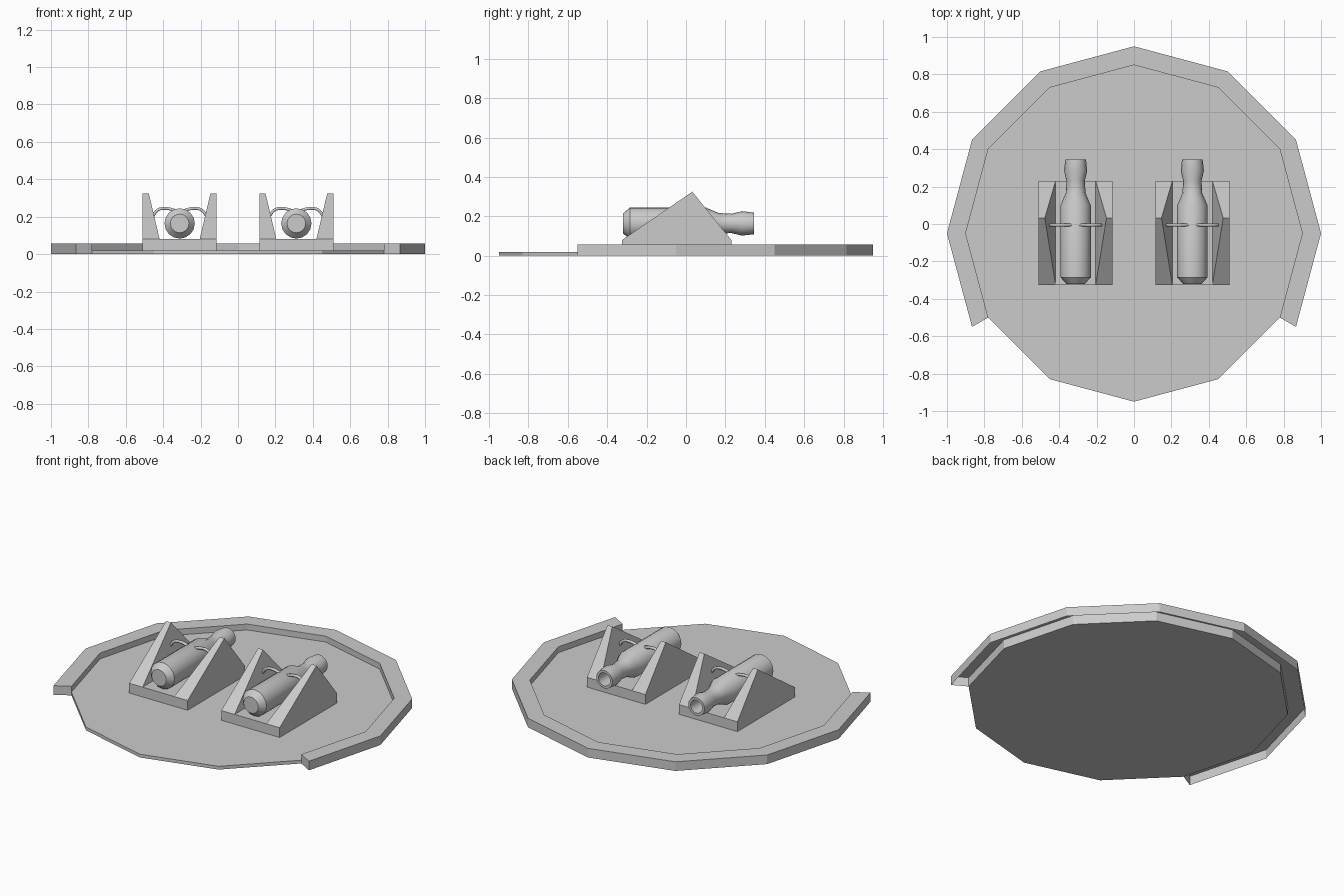
import bpy, bmesh
from math import sin, cos, pi, radians

if "Cube" in bpy.data.objects:
    bpy.data.objects.remove(bpy.data.objects["Cube"])

CY = -0.05          # platform centre in y
RI, RO = 0.9, 1.0   # floor and rim radii
FLOOR, RIM = 0.02, 0.056


def make(name, verts, faces, smooth=False):
    me = bpy.data.meshes.new(name)
    me.from_pydata(verts, [], faces)
    bm = bmesh.new()
    bm.from_mesh(me)
    bmesh.ops.recalc_face_normals(bm, faces=bm.faces)
    bm.to_mesh(me)
    bm.free()
    ob = bpy.data.objects.new(name, me)
    bpy.context.collection.objects.link(ob)
    if smooth:
        bpy.ops.object.select_all(action='DESELECT')
        ob.select_set(True)
        bpy.context.view_layer.objects.active = ob
        bpy.ops.object.shade_smooth_by_angle(angle=radians(30))
    return ob


def loft(name, rings, closed=True, caps=True, smooth=False):
    """Join equally long rings of points; optionally cap both ends."""
    n = len(rings[0])
    verts = [p for r in rings for p in r]
    faces = []
    for i in range(len(rings) - 1):
        for j in range(n if closed else n - 1):
            k = (j + 1) % n
            faces.append((i*n + j, i*n + k, (i+1)*n + k, (i+1)*n + j))
    if caps:
        faces += [tuple(range(n)), tuple(range((len(rings)-1)*n, len(rings)*n))]
    return make(name, verts, faces, smooth)


def polar(r, deg, z):
    a = radians(deg)
    return (r*cos(a), CY + r*sin(a), z)


# twelve-sided floor plate
loft("floor_plate", [[polar(RI, 30*i, z) for i in range(12)] for z in (0, FLOOR)])

# raised rim, hollow underneath, open at the front
loft("raised_rim", [[polar(RO, a, 0), polar(RO, a, RIM), polar(RI, a, RIM), polar(RI, a, 0)]
                    for a in range(-30, 211, 30)], closed=False)

# bottle outline: (y along axis, radius), ending inside the mouth
PROFILE = [(-0.32, 0.05), (-0.285, 0.081), (0.10, 0.081), (0.165, 0.053), (0.23, 0.049),
           (0.285, 0.062), (0.345, 0.055), (0.345, 0.04), (0.26, 0.036)]
BZ, SIDES = 0.164, 16

for side, sx in (("left", -1), ("right", 1)):
    cx = 0.312 * sx

    # stand base
    loft(side + "_stand_base",
         [[(cx + u*0.198, y, z) for u, y in ((-1, -0.325), (1, -0.325), (1, 0.23), (-1, 0.23))]
          for z in (FLOOR, 0.08)])

    # bottle lying on the base
    loft(side + "_bottle",
         [[(cx + r*cos(2*pi*i/SIDES), y, BZ + r*sin(2*pi*i/SIDES)) for i in range(SIDES)]
          for y, r in PROFILE], smooth=True)

    for tag, m in (("outer", sx), ("inner", -sx)):
        # triangular cheek, thinner at the peak
        loft(f"{side}_{tag}_cheek",
             [[(cx + m*0.198, -0.325, 0.08), (cx + m*0.198, 0.032, 0.325), (cx + m*0.198, 0.23, 0.08)],
              [(cx + m*0.107, -0.325, 0.08), (cx + m*0.165, 0.032, 0.325), (cx + m*0.107, 0.23, 0.08)]])

        # curved wire clip from cheek to bottle
        cu = bpy.data.curves.new(f"{side}_{tag}_clip", 'CURVE')
        cu.dimensions = '3D'
        cu.bevel_depth, cu.bevel_resolution = 0.009, 1
        cu.use_fill_caps = True
        cu.resolution_u = 4
        path = [(0.146, 0.20), (0.115, 0.237), (0.07, 0.244), (0.02, 0.232)]
        sp = cu.splines.new('BEZIER')
        sp.bezier_points.add(len(path) - 1)
        for bp, (x, z) in zip(sp.bezier_points, path):
            bp.co = (cx + m*x, -0.005, z)
            bp.handle_left_type = bp.handle_right_type = 'AUTO'
        ob = bpy.data.objects.new(f"{side}_{tag}_clip", cu)
        bpy.context.collection.objects.link(ob)
